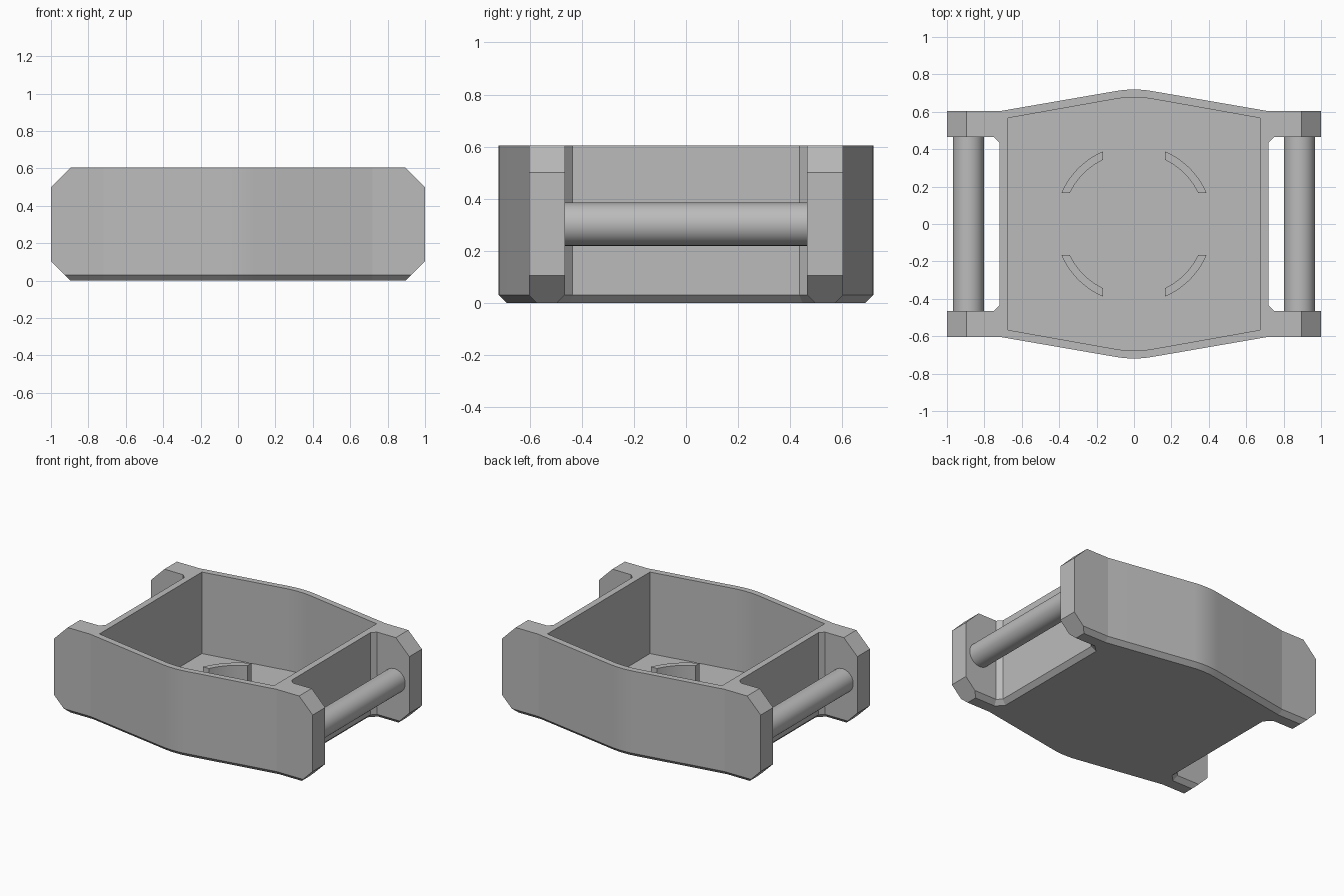
import bpy, bmesh, math
from mathutils import Vector

cube = bpy.data.objects.get("Cube")
if cube:
    bpy.data.objects.remove(cube, do_unlink=True)

HEIGHT = 0.605
FLOOR = 0.035

grey = bpy.data.materials.new("grey")
grey.use_nodes = True
colour = (0.5, 0.5, 0.5, 1)
grey.diffuse_color = colour
grey.node_tree.nodes["Principled BSDF"].inputs["Base Color"].default_value = colour


def finish(bm, name, angle):
    """Turn a bmesh into a shaded object with the shared material."""
    bmesh.ops.recalc_face_normals(bm, faces=bm.faces)
    mesh = bpy.data.meshes.new(name)
    bm.to_mesh(mesh)
    bm.free()
    mesh.materials.append(grey)
    obj = bpy.data.objects.new(name, mesh)
    bpy.context.collection.objects.link(obj)
    shade(obj, angle)
    return obj


def shade(obj, angle):
    bpy.ops.object.select_all(action='DESELECT')
    obj.select_set(True)
    bpy.context.view_layer.objects.active = obj
    bpy.ops.object.shade_smooth_by_angle(angle=math.radians(angle))


def prism(points, z0, z1):
    """Extrude a closed plan outline between two heights."""
    bm = bmesh.new()
    face = bm.faces.new([bm.verts.new((x, y, z0)) for x, y in points])
    ext = bmesh.ops.extrude_face_region(bm, geom=[face])
    top = [v for v in ext["geom"] if isinstance(v, bmesh.types.BMVert)]
    bmesh.ops.translate(bm, verts=top, vec=(0, 0, z1 - z0))
    return bm


def four_way(quarter):
    """Mirror a +x +y quarter outline, listed from the x side to the y axis."""
    half = quarter + [(-x, y) for x, y in reversed(quarter) if x > 1e-6]
    return half + [(-x, -y) for x, y in half]


def crown(apex):
    """Rounded peak of a long wall, tangent to its ten degree slopes."""
    radius = 0.1 / math.sin(math.radians(10))
    angles = [math.radians(10 * (1 - i / 5)) for i in range(6)]
    return [(radius * math.sin(a), apex - radius * (1 - math.cos(a))) for a in angles]


# Body: plan outline with four lugs
outline = four_way([(0.72, 0.435), (0.75, 0.465), (1, 0.465), (1, 0.603), (0.72, 0.603)]
                   + crown(0.719))
bm = prism(outline, 0, HEIGHT)

# Chamfer around the underside
bottom = [e for e in bm.edges if all(v.co.z < 1e-4 for v in e.verts)]
bmesh.ops.bevel(bm, geom=bottom, offset=0.03, segments=1, affect='EDGES')

# Slanted corners at the lug ends
for sx in (-1, 1):
    for sz, z in ((-1, 0), (1, HEIGHT)):
        cut = bmesh.ops.bisect_plane(
            bm, geom=bm.verts[:] + bm.edges[:] + bm.faces[:],
            plane_co=Vector((sx * 0.895, 0, z)), plane_no=Vector((sx, 0, sz)),
            clear_outer=True)
        rim = [g for g in cut["geom_cut"] if isinstance(g, bmesh.types.BMEdge)]
        bmesh.ops.holes_fill(bm, edges=rim, sides=0)
body = finish(bm, "case_body", 5)

# Cavity
cavity = four_way([(0.675, 0.566)] + crown(0.677))
cutter = finish(prism(cavity, FLOOR, HEIGHT + 0.2), "cavity_cutter", 5)
cutter.hide_render = True
mod = body.modifiers.new("cavity", 'BOOLEAN')
mod.operation = 'DIFFERENCE'
mod.solver = 'EXACT'
mod.object = cutter
bpy.context.view_layer.objects.active = body
bpy.ops.object.modifier_apply(modifier=mod.name)
bpy.data.objects.remove(cutter, do_unlink=True)
shade(body, 5)


# Four curved ribs on the floor, with square-cut ends
def rib_arc(radius, gap=0.167, steps=10):
    start = math.asin(gap / radius)
    sweep = math.pi / 2 - 2 * start
    angles = [start + sweep * i / steps for i in range(steps + 1)]
    return [(radius * math.cos(a), radius * math.sin(a)) for a in angles]


rib = rib_arc(0.422) + rib_arc(0.381)[::-1]
for sx, side in ((-1, "right"), (1, "left")):
    for sy, end in ((-1, "front"), (1, "back")):
        points = [(sx * x, sy * y) for x, y in rib]
        finish(prism(points, FLOOR - 0.01, 0.172), f"floor_rib_{end}_{side}", 30)

# Round bars between the lugs
for sx, side in ((-1, "right"), (1, "left")):
    bpy.ops.mesh.primitive_cylinder_add(
        vertices=48, radius=0.083, depth=0.95,
        location=(sx * 0.885, 0, HEIGHT / 2), rotation=(math.pi / 2, 0, 0))
    bar = bpy.context.object
    bar.name = f"strap_bar_{side}"
    bar.data.materials.append(grey)
    shade(bar, 30)
